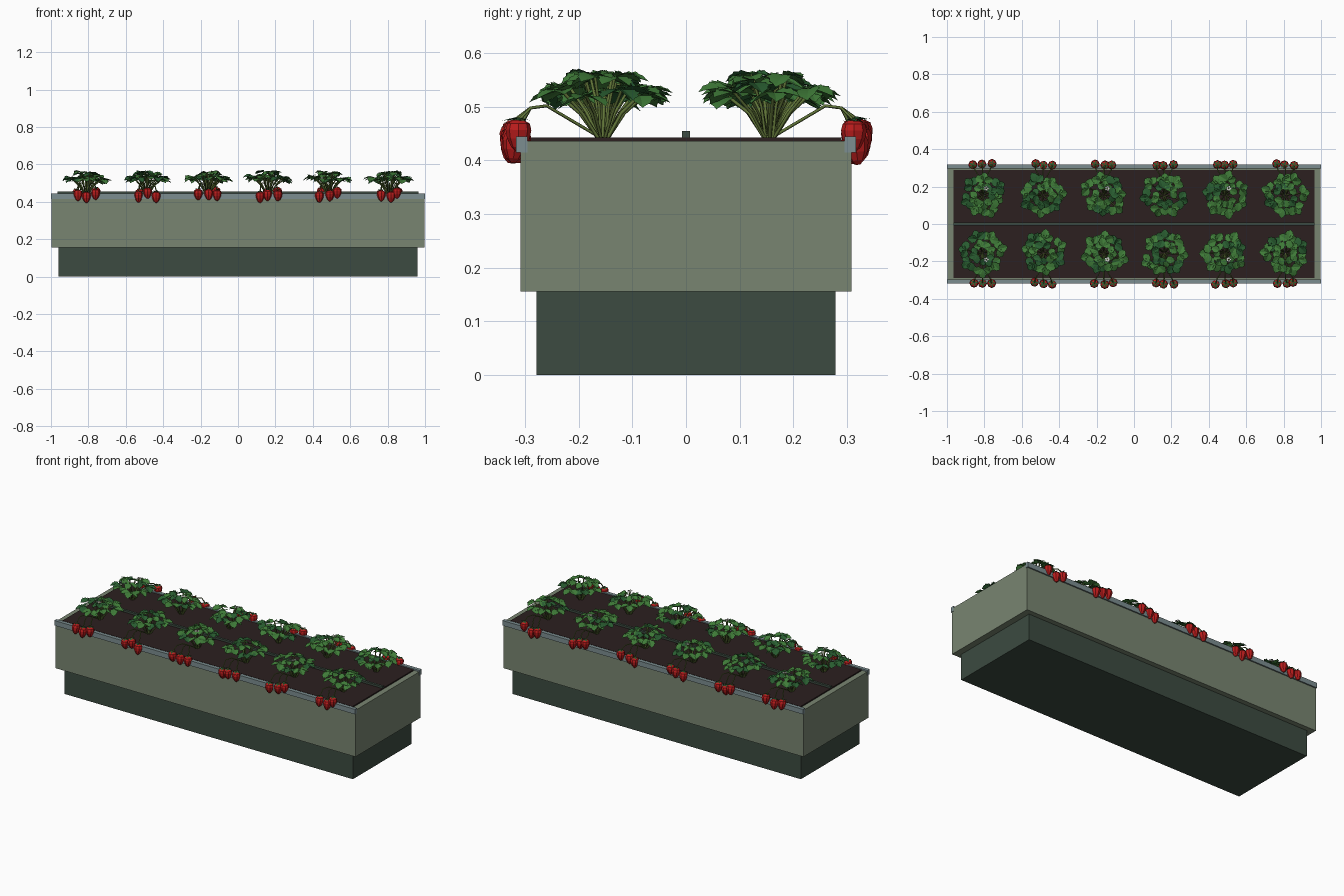
import bpy, bmesh, math, random
from mathutils import Matrix, Vector

random.seed(7)
cube = bpy.data.objects.get("Cube")
if cube:
    bpy.data.objects.remove(cube, do_unlink=True)


def material(name, r, g, b):
    m = bpy.data.materials.new(name)
    m.use_nodes = True
    m.diffuse_color = (r, g, b, 1)
    m.node_tree.nodes["Principled BSDF"].inputs["Base Color"].default_value = (r, g, b, 1)
    return m


SAGE = material("sage panel", 0.19, 0.235, 0.165)
BASE = material("dark green plinth", 0.045, 0.07, 0.052)
RAIL = material("grey blue metal", 0.2, 0.27, 0.28)
SOIL = material("dark soil", 0.025, 0.014, 0.014)
STEM = material("olive stem", 0.12, 0.18, 0.04)
LIGHT = material("leaf green", 0.05, 0.2, 0.04)
DARK = material("deep leaf green", 0.022, 0.11, 0.03)
RED = material("fruit red", 0.5, 0.012, 0.012)
WHITE = material("petal white", 0.6, 0.6, 0.58)


def finish(name, bm, mats):
    mesh = bpy.data.meshes.new(name)
    bm.to_mesh(mesh)
    bm.free()
    for m in mats:
        mesh.materials.append(m)
    ob = bpy.data.objects.new(name, mesh)
    bpy.context.collection.objects.link(ob)
    return ob


def box(name, mat, x, y, z):
    bm = bmesh.new()
    size = [b - a for a, b in (x, y, z)]
    centre = [(a + b) / 2 for a, b in (x, y, z)]
    bmesh.ops.create_cube(bm, size=1, matrix=Matrix.Translation(centre) @ Matrix.Diagonal((*size, 1)))
    return finish(name, bm, [mat])


def stems(name, paths, radius):
    """One curve object holding a thin square tube for every path."""
    cu = bpy.data.curves.new(name, "CURVE")
    cu.dimensions = "3D"
    cu.bevel_depth = radius
    cu.bevel_resolution = 0
    cu.use_fill_caps = True
    cu.materials.append(STEM)
    for pts in paths:
        sp = cu.splines.new("POLY")
        sp.points.add(len(pts) - 1)
        for p, co in zip(sp.points, pts):
            p.co = (*co, 1)
    bpy.context.collection.objects.link(bpy.data.objects.new(name, cu))


# Serrated half outline of a leaflet: distance along midrib, half width
OUTLINE = [(0.1, 0.16), (0.28, 0.4), (0.4, 0.34), (0.56, 0.46), (0.66, 0.32), (0.82, 0.28), (0.88, 0.14)]


def leaflet(bm, pos, yaw, pitch, length, mat):
    m = (Matrix.Translation(pos) @ Matrix.Rotation(yaw, 4, "Z") @ Matrix.Rotation(pitch, 4, "Y")
         @ Matrix.Rotation(random.uniform(-0.25, 0.25), 4, "X") @ Matrix.Scale(length, 4))

    def vert(t, w):
        return bm.verts.new(m @ Vector((t, w, abs(w) * 0.3 - 0.18 * t * t)))

    mid = [vert(0, 0)] + [vert(t - 0.05, 0) for t, w in OUTLINE] + [vert(1, 0)]
    for side in (1, -1):
        edge = [mid[0]] + [vert(t, w * side) for t, w in OUTLINE] + [mid[-1]]
        for i in range(len(mid) - 1):
            ring = dict.fromkeys((mid[i], mid[i + 1], edge[i + 1], edge[i]))
            face = bm.faces.new(list(ring)[::side])
            face.material_index = mat


# Fruit profile: radius, height below the shoulder
PROFILE = [(0.011, 0), (0.021, -0.006), (0.024, -0.018), (0.021, -0.034), (0.013, -0.05), (0.004, -0.058)]


def berry(bm, m, sides=8):
    rings = []
    for r, z in PROFILE:
        rings.append([bm.verts.new(m @ Vector((r * math.cos(a), r * math.sin(a), z)))
                      for a in (math.tau * i / sides for i in range(sides))])
    for up, low in zip(rings, rings[1:]):
        for i in range(sides):
            j = (i + 1) % sides
            bm.faces.new((up[j], up[i], low[i], low[j]))
    bm.faces.new(rings[0])
    bm.faces.new(rings[-1][::-1])
    # leafy cap
    hub = bm.verts.new(m @ Vector((0, 0, 0.005)))
    for i in range(5):
        a = math.tau * i / 5
        tip, l, r = [bm.verts.new(m @ Vector((d * math.cos(a + o), d * math.sin(a + o), h)))
                     for d, o, h in ((0.024, 0, 0), (0.012, -0.5, 0.003), (0.012, 0.5, 0.003))]
        bm.faces.new((hub, l, tip, r)).material_index = 1


def flower(name, pos):
    bm = bmesh.new()
    for i in range(5):
        a = math.tau * i / 5
        bmesh.ops.create_circle(bm, cap_ends=True, segments=6, radius=0.006, matrix=Matrix.Translation(
            pos + Vector((math.cos(a), math.sin(a), 0)) * 0.009))
    finish(name, bm, [WHITE])


def plant(tag, x, side, blooming):
    crown = Vector((x, side * 0.155, 0.44))
    leaves, fruit = bmesh.new(), bmesh.new()
    stalks, trusses = [], []
    turn = random.uniform(0, math.tau)
    # outer, then inner, ring of three-part leaves
    for count, reach, height, size in ((7, 0.078, 0.088, 0.056), (4, 0.034, 0.112, 0.05)):
        for i in range(count):
            a = turn + math.tau * (i + random.uniform(-0.2, 0.2)) / count
            out = Vector((math.cos(a), math.sin(a), 0))
            r = reach * random.uniform(0.85, 1.12)
            joint = crown + out * r + Vector((0, 0, height + random.uniform(-0.012, 0.012)))
            shade = random.choice((0, 0, 1))
            for spread in (-1.25, 0, 1.25):
                leaflet(leaves, joint, a + spread, random.uniform(-0.1, 0.3),
                        size * random.uniform(0.88, 1.05), shade)
            stalks.append([crown + out * 0.008, crown + out * r * 0.5 + Vector((0, 0, height * 0.55)), joint])
    # fruit hanging over the rail
    for dx in (-0.045, 0, 0.045):
        top = crown + Vector((dx + random.uniform(-0.008, 0.008), side * random.uniform(0.157, 0.168),
                              random.uniform(0.008, 0.038)))
        tilt = Matrix.Rotation(side * random.uniform(-0.1, 0.2), 4, "X")
        berry(fruit, Matrix.Translation(top) @ tilt)
        trusses.append([crown, crown + Vector((dx * 0.5, side * 0.105, 0.062)),
                        crown + Vector((dx * 0.9, side * 0.135, 0.058)), top])
    if blooming:
        head = crown + Vector((0.02, side * 0.035, 0.122))
        stalks.append([crown, head])
        flower("flower_" + tag, head)
    finish("leaves_" + tag, leaves, [LIGHT, DARK])
    finish("berries_" + tag, fruit, [RED, DARK])
    stems("leaf_stems_" + tag, stalks, 0.0035)
    stems("fruit_stems_" + tag, trusses, 0.003)


# Planter body
box("plinth", BASE, (-0.96, 0.96), (-0.279, 0.279), (0, 0.157))
box("trough", SAGE, (-0.998, 0.998), (-0.309, 0.309), (0.156, 0.436))
box("soil", SOIL, (-0.965, 0.965), (-0.29, 0.29), (0.43, 0.443))
box("drip_pipe", BASE, (-0.965, 0.965), (-0.007, 0.007), (0.44, 0.455))
for label, s in (("front", -1), ("back", 1)):
    box(label + "_rail", RAIL, (-1, 1), sorted((s * 0.296, s * 0.317)), (0.415, 0.445))
    # Row of plants along each rail
    for k in range(6):
        plant(f"{label}_{k + 1}", -0.81 + k * 0.324, s, k % 2 == 0)
